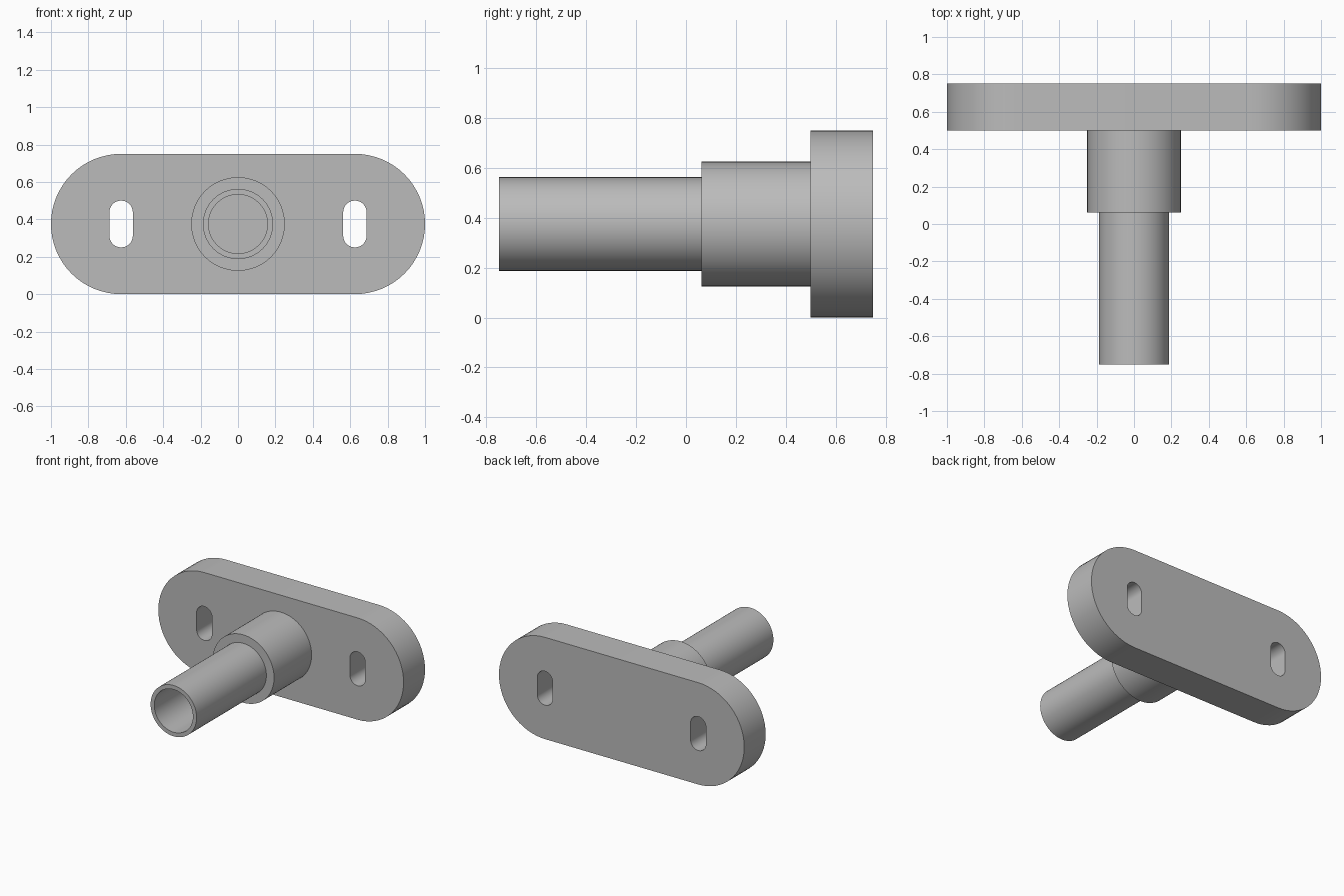
import bpy, bmesh
from math import pi, sin, cos
from mathutils import Matrix, Vector

cube = bpy.data.objects.get("Cube")
if cube:
    bpy.data.objects.remove(cube, do_unlink=True)

MID = 0.375          # height of the shaft axis
FRONT, BACK = 0.5, 0.75   # plate faces

grey = bpy.data.materials.new("plain grey")
grey.use_nodes = True
colour = (0.5, 0.5, 0.5, 1)
grey.diffuse_color = colour
grey.node_tree.nodes["Principled BSDF"].inputs["Base Color"].default_value = colour


def finish(name, bm):
    bmesh.ops.recalc_face_normals(bm, faces=bm.faces)
    mesh = bpy.data.meshes.new(name)
    bm.to_mesh(mesh)
    bm.free()
    mesh.materials.append(grey)
    obj = bpy.data.objects.new(name, mesh)
    bpy.context.collection.objects.link(obj)
    bpy.ops.object.select_all(action="DESELECT")
    obj.select_set(True)
    bpy.context.view_layer.objects.active = obj
    bpy.ops.object.shade_smooth_by_angle(angle=pi / 6)
    return obj


def stadium(bm, cx, half, radius, upright, steps=32):
    """Closed loop of edges: two half circles joined by straight sides."""
    verts = []
    for end in (0, 1):
        for i in range(steps + 1):
            a = end * pi + pi * i / steps
            u = radius * cos(a)
            v = radius * sin(a) + (half if end == 0 else -half)
            x, z = (u, v) if upright else (v, -u)
            verts.append(bm.verts.new((cx + x, FRONT, MID + z)))
    return [bm.edges.new((a, b)) for a, b in zip(verts, verts[1:] + verts[:1])]


def lathe(name, profile, sides=96):
    """Revolve a closed (radius, y) profile around the shaft axis."""
    bm = bmesh.new()
    verts = [bm.verts.new((r, y, MID)) for r, y in profile]
    edges = [bm.edges.new((a, b)) for a, b in zip(verts, verts[1:] + verts[:1])]
    bmesh.ops.spin(bm, geom=verts + edges, cent=(0, 0, MID), axis=(0, 1, 0),
                   angle=2 * pi, steps=sides, use_merge=True)
    bmesh.ops.remove_doubles(bm, verts=bm.verts, dist=1e-5)
    return finish(name, bm)


# Mounting plate with two upright slots
bm = bmesh.new()
outline = stadium(bm, 0, 0.625, MID, upright=False)
for side in (-1, 1):
    outline += stadium(bm, side * 0.625, 0.0625, 0.0625, upright=True)
bmesh.ops.triangle_fill(bm, edges=outline, use_beauty=True, normal=(0, -1, 0))
result = bmesh.ops.extrude_face_region(bm, geom=bm.faces[:], use_keep_orig=True)
moved = [g for g in result["geom"] if isinstance(g, bmesh.types.BMVert)]
bmesh.ops.translate(bm, verts=moved, vec=(0, BACK - FRONT, 0))
finish("mounting_plate", bm)

# Collar around the base of the tube
lathe("collar", [(0.25, FRONT), (0.25, 0.0625), (0.1875, 0.0625), (0.1875, FRONT)])

# Hollow tube, closed off by the plate
lathe("tube", [(0.1875, FRONT), (0.1875, -BACK), (0.1575, -BACK), (0.1575, FRONT)])
